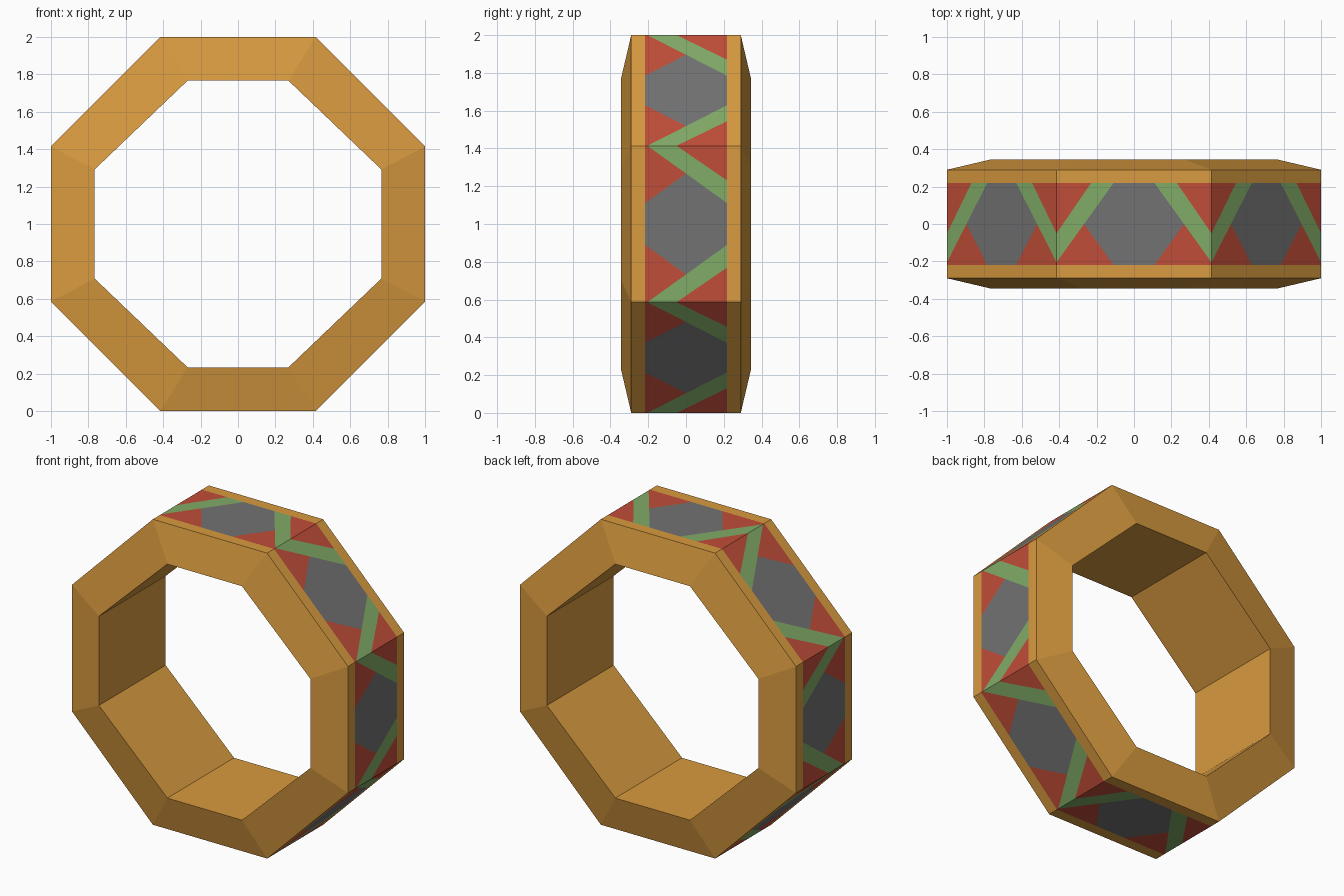
import bpy, bmesh, math

if "Cube" in bpy.data.objects:
    bpy.data.objects.remove(bpy.data.objects["Cube"])

def material(name, rgb):
    m = bpy.data.materials.new(name)
    m.diffuse_color = (*rgb, 1.0)
    m.use_nodes = True
    m.node_tree.nodes["Principled BSDF"].inputs["Base Color"].default_value = m.diffuse_color
    return m

mats = [material("golden_orange", (0.69, 0.325, 0.05)),
        material("brick_red", (0.53, 0.075, 0.04)),
        material("leaf_green", (0.22, 0.41, 0.135)),
        material("mid_grey", (0.17, 0.17, 0.17))]
ORANGE, RED, GREEN, GREY = range(4)

H = math.tan(math.pi / 8)      # half the length of an outer side
P = 0.218                      # half width of the patterned strip
RIM, LIP = 0.29, 0.345         # half depth at the outer and inner edges

# Half of the pattern on one outer side: (colour, (along, across) points), mirrored along
half = [(RED, [(-H, -P), (-.11, -P), (-.267, 0), (-H, -.205)]),
        (GREEN, [(-H, -.205), (-.267, 0), (-.11, P), (-.23, P), (-H, -.05)]),
        (RED, [(-H, -.05), (-.23, P), (-H, P)])]
pattern = half + [(c, [(-t, y) for t, y in pts]) for c, pts in half]
# Central hexagon and plain edge bands
pattern += [(GREY, [(-.267, 0), (-.11, -P), (.11, -P), (.267, 0), (.11, P), (-.11, P)]),
            (ORANGE, [(-H, -RIM), (H, -RIM), (H, -P), (.11, -P), (-.11, -P), (-H, -P)]),
            (ORANGE, [(-H, P), (-.23, P), (-.11, P), (.11, P), (.23, P), (H, P),
                      (H, RIM), (-H, RIM)])]

bm = bmesh.new()

def face(points, colour):
    f = bm.faces.new([bm.verts.new(p) for p in points])
    f.material_index = colour

def outer(k, t, y):
    a = k * math.pi / 4
    return (math.cos(a) - t * math.sin(a), y, 1 + math.sin(a) + t * math.cos(a))

def inner(i, y):
    # inner octagon corner, slightly irregular
    a = (i + 0.5) * math.pi / 4
    c, s = math.cos(a), math.sin(a)
    x, z = (.766, .292) if abs(c) > abs(s) else (.27, .766)
    return (math.copysign(x, c), y, 1 + math.copysign(z, s))

for k in range(8):
    # patterned outer side
    for colour, pts in pattern:
        face([outer(k, t, y) for t, y in pts], colour)
    # sloping front and back faces
    for s in (-1, 1):
        face([outer(k, -H, s * RIM), outer(k, H, s * RIM),
              inner(k, s * LIP), inner(k - 1, s * LIP)], ORANGE)
    # inside of the hole
    face([inner(k - 1, -LIP), inner(k, -LIP), inner(k, LIP), inner(k - 1, LIP)], ORANGE)

bmesh.ops.remove_doubles(bm, verts=bm.verts, dist=0.0005)
bmesh.ops.recalc_face_normals(bm, faces=bm.faces)

mesh = bpy.data.meshes.new("octagonal_ring")
bm.to_mesh(mesh)
bm.free()
for m in mats:
    mesh.materials.append(m)
bpy.context.collection.objects.link(bpy.data.objects.new("octagonal_ring", mesh))
